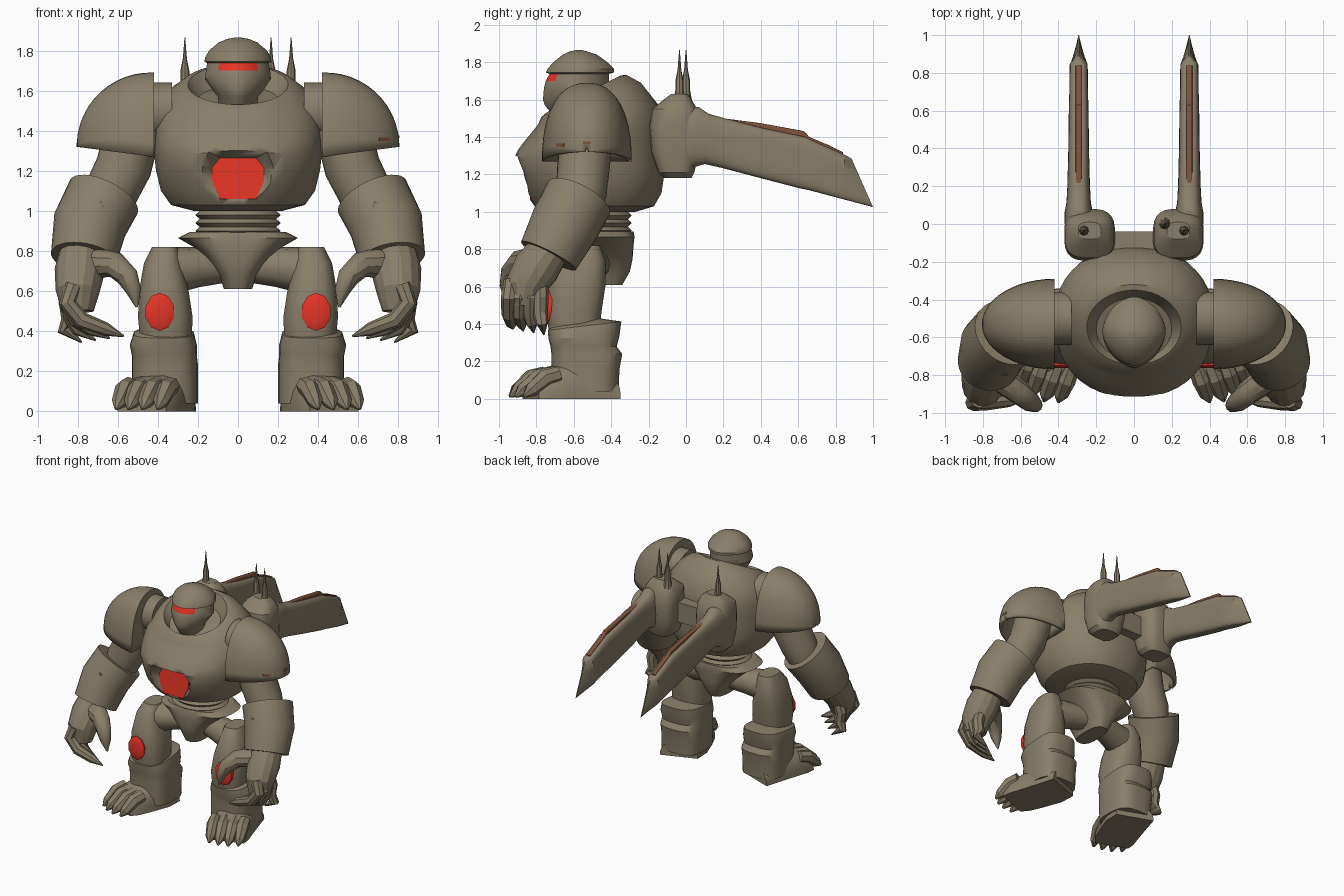
import bpy, bmesh, math
from mathutils import Vector

if "Cube" in bpy.data.objects:
    bpy.data.objects.remove(bpy.data.objects["Cube"])


def material(name, rgb):
    m = bpy.data.materials.new(name)
    m.diffuse_color = (*rgb, 1)
    m.use_nodes = True
    m.node_tree.nodes["Principled BSDF"].inputs["Base Color"].default_value = m.diffuse_color
    return m


ARMOUR = material("khaki armour", (0.25, 0.21, 0.145))
RED = material("glowing red", (0.80, 0.035, 0.02))
BROWN = material("rust brown", (0.21, 0.085, 0.045))


def power(c, n):
    return math.copysign(abs(c) ** (2 / n), c)


def ring(cx, z, rx, y0, y1, n=2.0, tilt=0.0, seg=40):
    """Horizontal superellipse, optionally tilted front to back."""
    cy, ry, pts = (y0 + y1) / 2, (y1 - y0) / 2, []
    for i in range(seg):
        a = 2 * math.pi * (i + 0.5) / seg
        y = ry * power(math.sin(a), n)
        pts.append(Vector((cx + rx * power(math.cos(a), n), cy + y, z + tilt * y)))
    return pts


def loft(name, rings, mat=ARMOUR, mirror=False, closed=True, cap_end=True, angle=35):
    """Skin a list of equal rings, cap the ends, optionally mirror across x."""
    bm = bmesh.new()
    rows = [[bm.verts.new(p) for p in r] for r in rings]
    k = len(rows[0])
    for a, b in zip(rows, rows[1:]):
        for i in range(k if closed else k - 1):
            j = (i + 1) % k
            bm.faces.new((a[i], a[j], b[j], b[i]))
    bm.faces.new(rows[0])
    if cap_end:
        bm.faces.new(rows[-1])
    bmesh.ops.recalc_face_normals(bm, faces=bm.faces)
    me = bpy.data.meshes.new(name)
    bm.to_mesh(me)
    bm.free()
    ob = bpy.data.objects.new(name, me)
    bpy.context.collection.objects.link(ob)
    me.materials.append(mat)
    bpy.ops.object.select_all(action='DESELECT')
    ob.select_set(True)
    bpy.context.view_layer.objects.active = ob
    bpy.ops.object.shade_smooth_by_angle(angle=math.radians(angle))
    if mirror:
        ob.modifiers.new("mirror", 'MIRROR')
    return ob


def tube(name, pts, radii, mat=ARMOUR, mirror=True, seg=20, angle=35):
    """Round limb through points with a radius at each point."""
    pts = [Vector(p) for p in pts]
    d = (pts[-1] - pts[0]).normalized()
    ref = Vector((0, 1, 0)) if abs(d.y) < 0.8 else Vector((0, 0, 1))
    rings = []
    for i, (p, r) in enumerate(zip(pts, radii)):
        t = (pts[min(i + 1, len(pts) - 1)] - pts[max(i - 1, 0)]).normalized()
        u = t.cross(ref).normalized()
        v = u.cross(t)
        rings.append([p + r * (math.cos(a) * u + math.sin(a) * v)
                      for a in (2 * math.pi * q / seg for q in range(seg))])
    return loft(name, rings, mat, mirror, angle=angle)


def paint(ob, mat, rule):
    ob.data.materials.append(mat)
    for f in ob.data.polygons:
        if rule(f.center):
            f.material_index = len(ob.data.materials) - 1


def box(name, loc, size, mat=ARMOUR, rot_z=0.0):
    bpy.ops.mesh.primitive_cube_add(size=1, location=loc, rotation=(0, 0, rot_z))
    ob = bpy.context.object
    ob.name = name
    ob.scale = size
    ob.data.materials.append(mat)
    return ob


# Barrel torso with tilted collar
torso = loft("torso", [
    ring(0, 1.00, .22, -.72, -.27, 2.1), ring(0, 1.03, .335, -.81, -.17, 2.2),
    ring(0, 1.10, .385, -.86, -.13, 2.2),
    ring(0, 1.20, .41, -.895, -.115, 2.2), ring(0, 1.29, .42, -.92, -.115, 2.2),
    ring(0, 1.35, .42, -.90, -.12, 2.2, .05), ring(0, 1.42, .42, -.86, -.125, 2.2, .1),
    ring(0, 1.51, .40, -.81, -.15, 2.2, .2),
    ring(0, 1.58, .345, -.79, -.24, 2.1, .4), ring(0, 1.62, .285, -.775, -.32, 2, .5),
    ring(0, 1.63, .25, -.745, -.35, 2, .5), ring(0, 1.555, .20, -.72, -.39, 2, .4)])

# Belly recess, open at the bottom, with an upright red hatch
HEX = [(-.09, 1.265), (.09, 1.265), (.13, 1.215), (.13, 1.15), (.09, 1.06), (-.09, 1.06),
       (-.13, 1.15), (-.13, 1.215)]
MOUTH = [(-.17, 1.31), (.17, 1.31), (.24, 1.22), (.27, 1.1), (.29, .97), (-.29, .97),
         (-.27, 1.1), (-.24, 1.22)]


def outline(pts, y, slope=0.0):
    return [Vector((x, y + slope * (1.16 - z), z)) for x, z in pts]


cutter = loft("hatch_cutter", [outline(MOUTH, -.94), outline(HEX, -.82, -.08)])
cutter.hide_render = True
cutter.display_type = 'WIRE'
cut = torso.modifiers.new("recess", 'BOOLEAN')
cut.object, cut.operation, cut.solver = cutter, 'DIFFERENCE', 'EXACT'
loft("belly_hatch", [outline(HEX, -.826, -.08), outline(HEX, -.818, -.08)], RED)

# Helmet with red visor
helmet = loft("helmet", [
    ring(0, z, rx, y0, y1, n, 0, 48) for z, rx, y0, y1, n in (
        (1.45, .09, -.66, -.46, 2), (1.57, .10, -.755, -.46, 1.7), (1.60, .125, -.765, -.44, 1.7),
        (1.66, .165, -.76, -.41, 1.7), (1.70, .16, -.75, -.41, 1.7), (1.738, .155, -.73, -.41, 1.7),
        (1.745, .168, -.75, -.385, 1.7), (1.765, .165, -.74, -.385, 1.75),
        (1.80, .145, -.71, -.42, 1.85), (1.84, .098, -.66, -.475, 1.9),
        (1.858, .055, -.62, -.53, 2), (1.866, .012, -.58, -.56, 2))])
paint(helmet, RED, lambda c: 1.70 < c.z < 1.738 and c.y < -.6 and abs(c.x) < .088)

# Ribbed waist and pelvis
loft("waist", [ring(0, .86 + .02 * i, .215 - .025 * (i % 2), -.68 + .02 * (i % 2),
                    -.29 - .02 * (i % 2)) for i in range(9)])
loft("pelvis", [ring(0, z, rx, y0, y1, 2.8) for z, rx, y0, y1 in (
    (.61, .07, -.63, -.34), (.68, .095, -.66, -.30), (.75, .15, -.68, -.285),
    (.82, .22, -.68, -.28), (.865, .30, -.68, -.275), (.895, .24, -.67, -.28))], angle=25)

# Shoulder pauldrons: quarter domes
SX, SY, SZ = .42, -.53, 1.27
arches = []
for i in range(13):
    phi = math.radians(87.5 * i / 12)
    x, k = SX + .385 * math.sin(phi), math.cos(phi)
    base = SZ + .05 * math.sin(phi)
    arches.append([Vector((x, SY + .24 * k * power(math.cos(a), 2.3),
                           base + (.42 - .03 * math.sin(phi)) * k * power(math.sin(a), 2.3)))
                   for a in (math.pi * j / 24 for j in range(25))])
pauldron = loft("pauldron", arches, mirror=True, closed=False, cap_end=False)
shell = pauldron.modifiers.new("shell", 'SOLIDIFY')
shell.thickness = .025
tube("shoulder_joint", [(.33, -.5, 1.5), (.44, -.5, 1.5)], [.14, .14])
box("paint_chip_front", (.727, -.67, 1.357), (.009, .06, .018), BROWN, -.865)
box("paint_chip_side", (.800, -.53, 1.37), (.009, .04, .014), BROWN)

# Arms and bracers
tube("upper_arm", [(.52, -.53, 1.42), (.57, -.55, 1.22), (.63, -.56, 1.10), (.67, -.58, 1.0)],
     [.14, .14, .135, .12], seg=28)
tube("bracer", [(.67, -.575, 1.07), (.74, -.65, .93), (.77, -.735, .765)], [.188, .185, .165], seg=32)
tube("bracer_bolt", [(.69, -.80, 1.03), (.69, -.70, 1.03)], [.018, .022], seg=8)

# Clawed hands
tube("palm", [(.78, -.73, .80), (.79, -.80, .70), (.80, -.86, .60), (.80, -.87, .50)],
     [.11, .125, .11, .08], seg=14, angle=20)
for i in range(4):
    y, tip = -.945 + .055 * i, .57 + .07 * i
    tube("finger_%d" % (i + 1), [(.82, y * .9 - .08, .63), (.85, y, .54), (.78 + .02 * i, y, .455),
                                 (tip + .09, y + .01, .41), (tip, y + .02, .375 - .01 * i)],
         [.045, .045, .042, .034, .005], seg=8, angle=25)
tube("thumb", [(.70, -.82, .74), (.61, -.89, .73), (.55, -.94, .67), (.52, -.96, .60),
               (.505, -.96, .52)], [.075, .065, .055, .038, .006], seg=10)

# Legs
tube("hip", [(.08, -.49, .73), (.2, -.52, .72), (.36, -.56, .70)], [.09, .10, .12], seg=12)
loft("thigh", [ring((x0 + x1) / 2, z, (x1 - x0) / 2, y0, y1, 2.6, 0, 20)
               for z, x0, x1, y0, y1 in (
    (.20, .24, .48, -.71, -.46), (.36, .23, .49, -.735, -.46), (.47, .225, .50, -.75, -.45),
    (.60, .245, .495, -.74, -.43), (.74, .28, .47, -.70, -.43), (.82, .30, .43, -.64, -.46))],
     mirror=True, angle=25)
loft("shin_guard", [ring((x0 + x1) / 2, z, (x1 - x0) / 2, y0, y1, 3.0, t, 32)
                    for z, x0, x1, y0, y1, t in (
    (.04, .20, .53, -.71, -.36, 0), (.16, .20, .53, -.72, -.355, 0),
    (.24, .20, .53, -.72, -.34, 0), (.28, .205, .53, -.725, -.37, 0),
    (.33, .205, .54, -.735, -.355, .05), (.39, .22, .52, -.74, -.345, .12),
    (.42, .27, .46, -.70, -.48, .12))], mirror=True, angle=30)
# Knee pads: low red domes on the thigh fronts
loft("knee_pad", [[Vector((.39 + .074 * k * math.cos(a), y, .497 + .095 * k * math.sin(a)))
                   for a in (2 * math.pi * (q + .5) / 10 for q in range(10))]
                  for y, k in ((-.71, 1), (-.75, 1), (-.758, .8), (-.762, .4))], RED, True)

# Splayed feet with claws
FWD, SIDE = Vector((.35, -.94, 0)), Vector((.94, .35, 0))


def foot_ring(x, y, hw, h):
    return [Vector((x, y, 0)) + SIDE * hw * power(math.cos(a), 3)
            + Vector((0, 0, max(0, h * power(math.sin(a), 2.4))))
            for a in (math.pi * j / 14 for j in range(15))]


loft("foot", [foot_ring(*s) for s in (
    (.345, -.40, .145, .10), (.365, -.52, .16, .20), (.42, -.68, .155, .19),
    (.455, -.77, .15, .155), (.48, -.83, .13, .08))], mirror=True, angle=25)
for i, u in enumerate((-.11, -.037, .037, .11)):
    b = Vector((.435, -.72, 0)) + SIDE * u
    reach = .16 - .3 * abs(u)
    tube("toe_claw_%d" % (i + 1), [b + Vector((0, 0, .13)), b + FWD * reach * .6 + Vector((0, 0, .11)),
                                   b + FWD * (reach + .03) + Vector((0, 0, .045)),
                                   b + FWD * (reach + .07) + Vector((0, 0, .012))],
         [.045, .05, .038, .008], seg=7, angle=20)

# Back-mounted blade guns
loft("gun_housing", [ring(cx, z, rx, y0, y1, 3.0, 0, 24) for z, cx, rx, y0, y1 in (
    (1.18, .24, .085, -.12, .03), (1.21, .24, .115, -.15, .045), (1.32, .235, .135, -.185, .07),
    (1.46, .235, .135, -.195, .08), (1.55, .235, .13, -.18, .06), (1.60, .235, .10, -.12, .03),
    (1.63, .235, .06, -.08, .01))], mirror=True, angle=30)
box("gun_bridge", (0, -.115, 1.38), (.26, .15, .16))


def blade_ring(top, bottom, hw, n=4.0):
    t, b = Vector((.293, *top)), Vector((.293, *bottom))
    return [(t + b) / 2 + (t - b) / 2 * power(math.sin(a), n) + Vector((hw * power(math.cos(a), n), 0, 0))
            for a in (2 * math.pi * (q + .5) / 32 for q in range(32))]


loft("blade_barrel", [
    blade_ring((0, 1.56), (0, 1.22), .075, 2.5), blade_ring((.07, 1.56), (.05, 1.24), .075, 2.5),
    blade_ring((.12, 1.525), (.10, 1.255), .065, 2.8), blade_ring((.21, 1.50), (.19, 1.235), .06, 3),
    blade_ring((.40, 1.45), (.38, 1.185), .055), blade_ring((.64, 1.40), (.61, 1.125), .052),
    blade_ring((.69, 1.375), (.66, 1.115), .05), blade_ring((.85, 1.305), (.83, 1.07), .048),
    blade_ring((.885, 1.285), (1.0, 1.025), .004)], mirror=True, angle=30)
# Rusty ridge along each blade
loft("rust_ridge", [blade_ring((y, z), (y, z - .05), .016, 5) for y, z in (
    (.20, 1.50), (.40, 1.474), (.52, 1.452), (.63, 1.432), (.66, 1.40), (.76, 1.358), (.84, 1.318))],
     BROWN, True)

# Antenna spikes: one on the left gun, two on the right
for i, (x, y) in enumerate(((-.265, -.035), (.165, 0), (.265, -.035))):
    tube("spike_%d" % (i + 1), [(x, y, 1.58), (x, y, 1.65), (x, y, 1.70), (x, y, 1.76), (x, y, 1.865)],
         [.035, .022, .022, .01, .002], mirror=False, seg=8)
